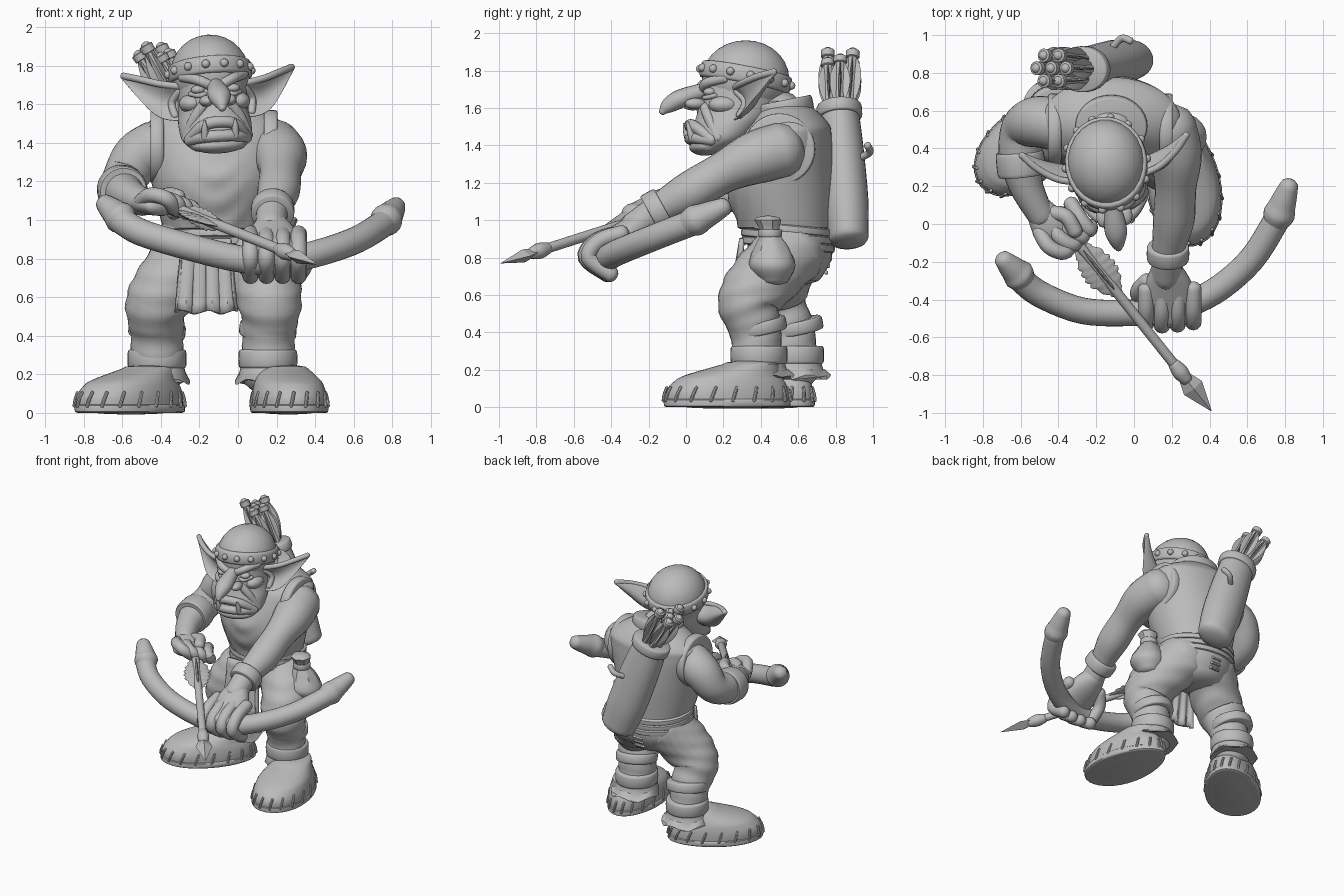
import bpy, bmesh
from math import sin, cos, pi, radians, sqrt
from mathutils import Vector, Matrix

cube = bpy.data.objects.get("Cube")
if cube:
    bpy.data.objects.remove(cube)

grey = bpy.data.materials.new("plain grey")
grey.use_nodes = True
grey.diffuse_color = (.5, .5, .5, 1)
grey.node_tree.nodes["Principled BSDF"].inputs["Base Color"].default_value = grey.diffuse_color
made = []
X, Y, Z = Matrix.Identity(3)


def finish(name, bm):
    bmesh.ops.recalc_face_normals(bm, faces=bm.faces)
    mesh = bpy.data.meshes.new(name)
    bm.to_mesh(mesh)
    bm.free()
    mesh.materials.append(grey)
    obj = bpy.data.objects.new(name, mesh)
    bpy.context.collection.objects.link(obj)
    made.append(obj)
    return obj


def spline(points, steps):
    """Smooth interpolation through tuples of any size."""
    out = []
    padded = [points[0], *points, points[-1]]
    for before, start, end, after in zip(padded, padded[1:], padded[2:], padded[3:]):
        for k in range(steps):
            t = k / steps
            out.append([b + t / 2 * (c - a + t * (2 * a - 5 * b + 4 * c - d + t * (3 * (b - c) + d - a)))
                        for a, b, c, d in zip(before, start, end, after)])
    return out + [list(points[-1])]


def loft(name, points, ref=X, axis=None, cap=.8, sides=20, steps=5, deform=None):
    """Skin elliptical rings (x, y, z, radius[, second radius]) along a path."""
    points = [tuple(p) if len(p) == 5 else (*p, p[-1]) for p in points]
    rows = spline(points, steps)
    mids = [Vector(row[:3]) for row in rows]
    last = len(rows) - 1
    rings = []
    for i, row in enumerate(rows):
        t = Vector(axis) if axis else mids[min(i + 1, last)] - mids[max(i - 1, 0)]
        rings.append((mids[i], t.normalized(), row[3], row[4]))

    def dome(ring, sign):
        c, t, a, b = ring
        return [(c + t * sign * cap * min(a, b) * sin(q), t, a * cos(q), b * cos(q)) for q in (.5, 1, 1.4)]

    if cap:
        rings = dome(rings[0], -1)[::-1] + rings + dome(rings[-1], 1)
    bm = bmesh.new()
    grid = []
    for c, t, a, b in rings:
        u = Vector(ref)
        u = (u - t * u.dot(t)).normalized()
        v = t.cross(u)
        row = []
        for j in range(sides):
            g = 2 * pi * j / sides
            co = c + u * a * cos(g) + v * b * sin(g)
            row.append(bm.verts.new(deform(co, c, g) if deform else co))
        grid.append(row)
    for row, after in zip(grid, grid[1:]):
        for j in range(sides):
            bm.faces.new((row[j - 1], row[j], after[j], after[j - 1]))
    bm.faces.new(grid[0])
    bm.faces.new(grid[-1])
    return finish(name, bm)


def tube(name, radius, *points, **options):
    """Path of constant radius."""
    return loft(name, [(*p, radius) for p in points], **options)


def rod(name, start, end, radii, flat=1, **options):
    """Straight piece with evenly spaced radii."""
    start, end, last = Vector(start), Vector(end), len(radii) - 1
    return loft(name, [(*start.lerp(end, i / last), r, r * flat) for i, r in enumerate(radii)], **options)


def band(name, centre, axis, radius, width, flat=1, **options):
    """Short ring with bevelled edges."""
    centre, axis = Vector(centre), Vector(axis).normalized()
    rings = [(*(centre + axis * width * d), radius * k, radius * k * flat)
             for d, k in ((-.5, .94), (-.35, 1), (.35, 1), (.5, .94))]
    return loft(name, rings, axis=axis, cap=0, sides=32, steps=2, **options)


def ball(name, at, size):
    bm = bmesh.new()
    place = Matrix.Translation(at) @ Matrix.Diagonal((*size, 1))
    bmesh.ops.create_uvsphere(bm, u_segments=24, v_segments=14, radius=1, matrix=place)
    return finish(name, bm)


# Tunic with draped folds on the chest, collar and armhole rims
middle = -.12


def drape(co, c, g):
    fade = max(0, -sin(g)) * max(0, min(1, 6 - 4 * co.z))
    co.y += .006 * fade * sin(45 * (co.z - 5 * (co.x - middle) ** 2))
    return co


loft("tunic", [(middle, *row) for row in ((.53, .96, .27, .25), (.5, 1.2, .33, .29), (.53, 1.43, .37, .25),
                                          (.55, 1.52, .33, .21), (.53, 1.63, .15, .12))],
     axis=Z, cap=.1, sides=48, steps=12, deform=drape)
band("collar", (middle, .52, 1.6), (0, -.2, 1), .19, .08, flat=.85)
rod("neck", (middle, .52, 1.55), (-.14, .3, 1.55), (.14, .13))
for x in (.17, -.42):
    band("armhole_rim", (x, .5, 1.38), X, .19, .07, ref=Y)

# Trousers, belt wraps and rear seam stitches
loft("trouser_seat", [(middle, .56, .7, .2, .17), (middle, .56, .8, .265, .22), (middle, .55, .95, .26, .23)],
     axis=Z, cap=.3, sides=32)
for i in range(3):
    band("belt_wrap", (middle, .545, .87 + .042 * i), (0, .1, 1), .285, .045, flat=.88)
for i in range(4):
    height = .72 + .035 * i
    back = .77 - .3 * max(0, .79 - height)
    tube("seam_stitch", .012, (middle - .035, back, height), (middle + .035, back, height), ref=Z, sides=8)


def creases(co, c, g):
    return c + (co - c) * (1 + .025 * sin(60 * co.z + 3 * sin(g)))


def ragged(co, c, g):
    return co + Z * .015 * sin(5 * g) * (c.z < .2)


def leg(hip_x, thigh, knee, ankle):
    x, y = ankle
    calf = Vector(knee).lerp(Vector(ankle), .6)
    loft("trouser_leg", [(hip_x, .57, .84, .185), (*thigh, .69, .18), (*knee, .56, .165), (*calf, .42, .138),
                         (x, y, .2, .135)], sides=28, steps=9, deform=creases)
    band("ankle_wrap", (x, y, .28), Z, .152, .095)
    band("shin_fold", (x, y, .43), (.1, -.2, 1), .148, .07)
    loft("ragged_hem", [(x, y, .25, .138), (x, y, .2, .152), (x, y + .02, .16, .172)],
         axis=Z, cap=0, sides=30, deform=ragged)


leg(-.22, (-.34, .49), (-.42, .48), (-.42, .585))
leg(0, (.13, .42), (.165, .335), (.155, .39))

# Boots with a sole and stitching all round
def toe(co, c, g):
    co.x *= 1 - .35 * co.y
    return co


def boot(x, y, turn):
    place = Matrix.Translation((x, y, 0)) @ Matrix.Rotation(radians(turn), 4, 'Z')
    profile = ((0, .02, 1), (0, .08, 1), (.01, .13, .92), (.03, .17, .78), (.13, .23, .46))
    parts = [loft("boot_upper", [(0, shift, height, .19 * sqrt(s), .332 * s) for shift, height, s in profile],
                  axis=Z, cap=.15, sides=32, deform=toe),
             band("boot_sole", (0, 0, .023), Z, .196, .046, flat=1.74, deform=toe)]
    for i in range(18):
        def at(scale, height, lean):
            g = pi * (i + lean) / 9
            return toe(Vector((.19 * scale * cos(g), .335 * scale * sin(g), height)), None, g)
        parts.append(tube("boot_stitch", .009, at(1.03, .035, 0), at(1.01, .07, .1), at(.97, .105, .2), sides=8))
    for part in parts:
        part.data.transform(place)


boot(.26, .22, 9)
boot(-.555, .425, -48)

# Front cloth hanging from the belt
bm = bmesh.new()
columns, rows = 30, 8
grid = []
for k in range(rows + 1):
    drop = k / rows
    grid.append([bm.verts.new((-.165 + (i / columns - .5) * (.26 + .07 * drop),
                               .315 + drop * (.013 * sin(i * .95) - .05),
                               .9 + drop * (.01 * sin(i / 2) - .38))) for i in range(columns + 1)])
for row, after in zip(grid, grid[1:]):
    for i in range(columns):
        bm.faces.new((row[i], row[i + 1], after[i + 1], after[i]))
cloth = finish("front_cloth", bm)
cloth.modifiers.new("thickness", 'SOLIDIFY').thickness = .03

# Bow arm with wrist band and gripping hand
loft("left_arm", [(.18, .51, 1.375, .15), (.22, .36, 1.33, .14), (.22, .19, 1.25, .11), (.21, .02, 1.15, .11),
                  (.18, -.14, 1.06, .085), (.17, -.28, .96, .08)], sides=24)
band("left_wrist_band", (.18, -.155, 1.05), (0, -.9, -.5), .112, .085)
loft("left_palm", [(.17, -.24, .98, .085, .075), (.18, -.33, .92, .13, .075), (.19, -.49, .83, .15, .07)])
for i in range(4):
    x = .065 + .083 * i
    y = .012 * abs(i - 1.3)
    tube("left_finger", .044, (x, y - .36, .93), (x, y - .48, .89), (x, y - .54, .8), (x, y - .42, .71), sides=12)
tube("left_thumb", .042, (.07, -.3, .92), (.02, -.36, .84), (.05, -.43, .74), sides=12)

# Drawing arm with wrist band and pinching hand
loft("right_arm", [(-.42, .53, 1.38, .14), (-.52, .54, 1.32, .135), (-.59, .5, 1.21, .115), (-.6, .36, 1.16, .115),
                   (-.57, .2, 1.13, .09), (-.49, .04, 1.09, .07)], sides=24, ref=Z)
band("right_wrist_band", (-.6, .32, 1.155), (.1, -1, -.1), .128, .13)
loft("right_palm", [(-.51, .09, 1.09, .06, .07), (-.45, 0, 1.085, .06, .1), (-.4, -.06, 1.07, .05, .1)], ref=Z)
for i in range(4):
    spread = Vector((.055, .05, -.02)) * i
    knuckles = [Vector(p) + spread * reach for p, reach in (
        ((-.5, -.04, 1.1), 1), ((-.45, -.12, 1.13), 1), ((-.37, -.15, 1.11), .8), ((-.33, -.1, 1.06), .6))]
    tube("right_finger", .04, *knuckles, ref=Z, sides=12)
tube("right_thumb", .04, (-.44, .06, 1.1), (-.36, .04, 1.13), (-.31, -.04, 1.12), ref=Z, sides=12)

# Bow with flanged tips
tube("bow", .07, (-.61, -.28, 1), (-.5, -.37, .935), (-.27, -.46, .865), (0, -.47, .8), (.2, -.45, .785),
     (.42, -.36, .83), (.62, -.19, .9), (.76, .03, .985), ref=Z, sides=24)
for base, tip in (((-.58, -.3, .985), (-.69, -.19, 1.085)), ((.75, 0, .975), (.82, .2, 1.07))):
    rod("bow_tip", base, tip, (.065, .084, .072, .062, .05), ref=Z)

# Nocked arrow
nock, point = Vector((-.34, -.05, 1.07)), Vector((.41, -.99, .77))
across = (point - nock).cross(Z)


def arrow_part(name, start, end, radii, **options):
    rod("arrow_" + name, nock.lerp(point, start), nock.lerp(point, end), radii, **options)


def barbs(co, c, g):
    return co + (co - c) * .1 * sin(230 * (co.y - co.x))


arrow_part("shaft", 0, .8, (.027, .027), ref=across)
arrow_part("nock", -.04, .04, (.045, .045), ref=across)
arrow_part("collar", .74, .82, (.034, .043, .034), ref=across)
arrow_part("head", .8, .87, (.03, .06), flat=.6, ref=across, sides=4, steps=1, cap=0)
arrow_part("point", .87, 1, (.06, .002), flat=.6, ref=across, sides=4, steps=1, cap=0)
for direction, width in ((across, .085), (Z, .05)):
    arrow_part("feather", .08, .34, (width / 2, width, width, width / 3), flat=.2, ref=direction,
               cap=0, steps=8, deform=barbs)

# Quiver, mouth rim, tie and spare arrows
low, top = Vector((-.02, .87, .9)), Vector((-.27, .82, 1.58))
rod("quiver", low, top, (.13, .147, .147, .14, .128), flat=.81, cap=.35, sides=28)
band("quiver_rim", top, top - low, .146, .07, flat=.83)
tube("quiver_tie", .02, (-.14, .9, 1.32), (-.07, .98, 1.36), (-.02, .97, 1.4), ref=Z, sides=10)
for i in range(7):
    g = i * pi / 3
    spread = Vector((cos(g), sin(g), 0)) * (i < 6)
    start = top + spread * .058
    end = Vector((-.44, .825, 1.87 + .035 * sin(2 * i))) + spread * .078
    rod("spare_shaft", start, end, (.026, .026), sides=12)
    rod("spare_nock", start.lerp(end, .9), end, (.036, .037), sides=12, cap=.15)
    for k in range(3):
        turn = g + k * pi / 3
        rod("spare_feather", start.lerp(end, .15), start.lerp(end, .88), (.03, .056, .058, .03), flat=.15,
            ref=(cos(turn), sin(turn), 0), sides=8, cap=0)

# Belt pouch
def gathers(co, c, g):
    return c + (co - c) * (1 + .06 * sin(7 * g) * (co.z > .82))


loft("pouch", [(.26, .47, .68, .08), (.26, .46, .76, .125), (.25, .46, .86, .087), (.24, .45, .93, .05),
               (.24, .44, 1, .07)], axis=Z, cap=.35, deform=gathers)
band("pouch_tie", (.24, .45, .93), Z, .062, .04)

# Head, built upright about its own centre and then turned into place
body_count = len(made)
loft("head", [(0, *row) for row in ((-.2, -.28, .135, .09), (-.15, -.23, .18, .15), (-.1, -.15, .19, .185),
                                    (-.04, -.05, .18, .215), (0, .15, .19, .22))], axis=Z, cap=.2, sides=32)
ball("cap_dome", (0, 0, .105), (.207, .235, .207))
band("cap_band", (0, 0, .115), (0, .2, 1), .217, .09, flat=1.14)
for i in range(14):
    g = pi * i / 7
    y = .245 * sin(g)
    ball("cap_rivet", (.217 * cos(g), y, .115 - y / 5), (.022, .022, .022))
loft("nose", [(0, -.2, .05, .04), (0, -.35, 0, .06, .05), (0, -.42, -.04, .04), (0, -.45, -.07, .02)])
for name, height in (("upper_lip", -.15), ("lower_lip", -.215)):
    tube(name, .03, (-.15, -.2, -.23), (-.07, -.29, height), (.07, -.29, height), (.15, -.2, -.23), ref=Z)
ball("chin", (0, -.22, -.26), (.14, .085, .045))


def cupped(co, c, g):
    return co - Y * .075 * cos(g) ** 2 * min(1, 2.3 - 5 * abs(c.x))


for side in (-1, 1):
    def mirrored(*points):
        return [(p[0] * side, *p[1:]) for p in points]
    ball("eye", (.09 * side, -.205, .03), (.038, .035, .024))
    ball("nostril", (.06 * side, -.28, -.03), (.036, .055, .03))
    ball("cheekbone", (.12 * side, -.13, -.04), (.065, .085, .05))
    tube("brow", .026, *mirrored((.03, -.23, .05), (.09, -.22, .08), (.16, -.13, .1)), ref=Z)
    tube("lower_eyelid", .013, *mirrored((.05, -.22, .01), (.09, -.23, 0), (.13, -.18, .01)), ref=Z, sides=10)
    tube("cheek_fold", .028, *mirrored((.07, -.23, -.05), (.12, -.21, -.12), (.16, -.17, -.22)))
    rod("tusk", *mirrored((.08, -.3, -.22), (.08, -.325, -.13)), (.02, .017, .005), sides=10)
    loft("ear", mirrored((.14, -.02, -.04, .085, .025), (.24, 0, -.025, .09, .025), (.34, .04, .04, .06, .02),
                         (.44, .1, .115, .015)), ref=Z, cap=.5, sides=28, steps=7, deform=cupped)
    tube("ear_rim", .018, *mirrored((.16, -.08, .05), (.27, -.05, .07), (.37, .02, .1), (.44, .1, .12)), ref=Z)
    tube("ear_ridge", .02, *mirrored((.17, -.07, .03), (.21, -.03, -.03), (.2, -.06, -.1)), sides=10)

pose = (Matrix.Translation((-.14, .32, 1.65)) @ Matrix.Rotation(radians(7), 4, 'Z')
        @ Matrix.Rotation(radians(-3), 4, 'Y'))
for part in made[body_count:]:
    part.data.transform(pose)

# Smooth shading with crisp edges
bpy.ops.object.select_all(action='DESELECT')
for obj in made:
    obj.select_set(True)
bpy.context.view_layer.objects.active = made[0]
bpy.ops.object.shade_smooth_by_angle(angle=radians(42))
